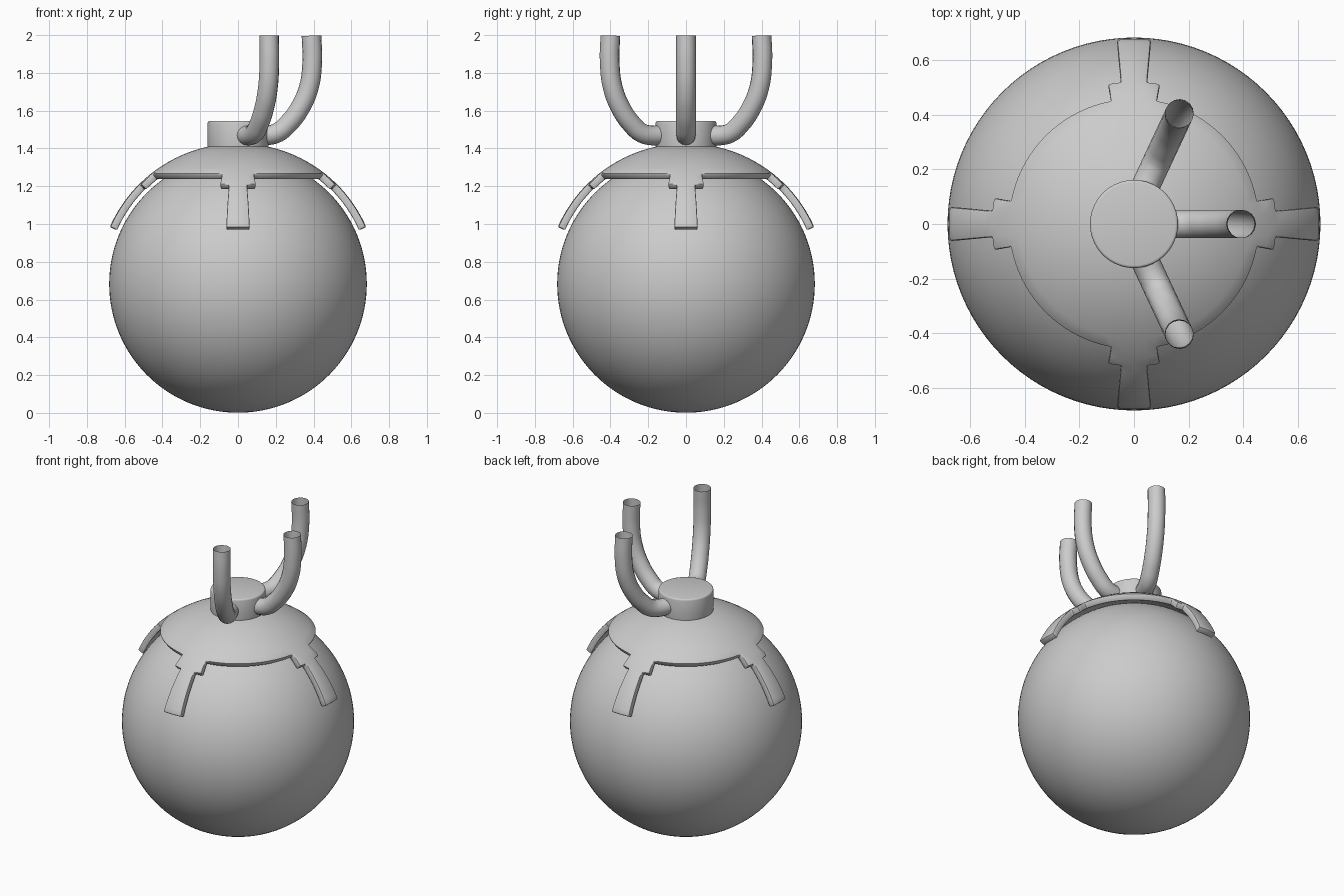
import bpy, bmesh
from math import sin, cos, radians

if "Cube" in bpy.data.objects:
    bpy.data.objects.remove(bpy.data.objects["Cube"])


def finish(obj, angle=40):
    # bake modifiers / curves to mesh, then smooth shading with crisp edges
    bpy.ops.object.select_all(action='DESELECT')
    obj.select_set(True)
    bpy.context.view_layer.objects.active = obj
    bpy.ops.object.convert(target='MESH')
    bpy.ops.object.shade_smooth_by_angle(angle=radians(angle))


def bevel(obj, width, segments=2):
    m = obj.modifiers.new("bevel", 'BEVEL')
    m.width, m.segments = width, segments
    m.limit_method, m.angle_limit = 'ANGLE', radians(35)


# Round body
bpy.ops.mesh.primitive_uv_sphere_add(segments=96, ring_count=64, radius=0.682,
                                     location=(0, 0, 0.683))
body = bpy.context.object
body.name = "round_body"
finish(body)

# Domed cap with four stepped claws: a polar grid on a sphere, kept where needed
R, CZ = 0.742, 0.685
ARM, PAD = 5.25, 10.5
EDGE, PAD_END, TIP = 38.3, 44.8, 66.2
rings = [EDGE * i / 10 for i in range(1, 11)]
rings += [EDGE + (PAD_END - EDGE) * i / 2 for i in range(1, 3)]
rings += [PAD_END + (TIP - PAD_END) * i / 8 for i in range(1, 9)]
quarter = [-PAD, -ARM, 0, ARM] + [PAD + (90 - 2 * PAD) * i / 18 for i in range(18)]
phis = [q * 90 + p for q in range(4) for p in quarter]
n = len(phis)

bm = bmesh.new()
pole = bm.verts.new((0, 0, CZ + R))
grid = [[bm.verts.new((R * sin(radians(t)) * cos(radians(p)),
                       R * sin(radians(t)) * sin(radians(p)),
                       CZ + R * cos(radians(t)))) for p in phis] for t in rings]
for j in range(n):
    k = (j + 1) % n
    bm.faces.new((pole, grid[0][j], grid[0][k]))
    col = j % len(quarter)
    reach = TIP if col in (1, 2) else PAD_END if col in (0, 3) else EDGE
    for i in range(len(rings) - 1):
        if rings[i + 1] <= reach + 0.01:
            bm.faces.new((grid[i][j], grid[i + 1][j], grid[i + 1][k], grid[i][k]))
bmesh.ops.delete(bm, geom=[v for v in bm.verts if not v.link_faces], context='VERTS')
bmesh.ops.recalc_face_normals(bm, faces=bm.faces)
if pole.link_faces[0].normal.z < 0:
    bmesh.ops.reverse_faces(bm, faces=bm.faces)
mesh = bpy.data.meshes.new("clawed_cap")
bm.to_mesh(mesh)
bm.free()
cap = bpy.data.objects.new("clawed_cap", mesh)
bpy.context.collection.objects.link(cap)
sol = cap.modifiers.new("thickness", 'SOLIDIFY')
sol.thickness, sol.offset = 0.04, -1
bevel(cap, 0.007)
finish(cap)

# Collar on top of the cap
bpy.ops.mesh.primitive_cylinder_add(vertices=64, radius=0.161, depth=0.165,
                                    location=(0, 0, 1.4625))
collar = bpy.context.object
collar.name = "collar"
bevel(collar, 0.01, 3)
finish(collar)

# Three open pipes curving out of the collar and upward
PATH = [(0.08, 1.47), (0.16, 1.47), (0.21, 1.484), (0.262, 1.527),
        (0.32, 1.60), (0.374, 1.72), (0.393, 1.86), (0.389, 1.997)]


def pipe(name, origin, angle):
    cu = bpy.data.curves.new(name, 'CURVE')
    cu.dimensions = '3D'
    cu.bevel_depth, cu.bevel_resolution, cu.resolution_u = 0.052, 6, 6
    sp = cu.splines.new('BEZIER')
    sp.bezier_points.add(len(PATH) - 1)
    a = radians(angle)
    for bp, (d, z) in zip(sp.bezier_points, PATH):
        bp.co = (origin[0] + d * cos(a), origin[1] + d * sin(a), z)
        bp.handle_left_type = bp.handle_right_type = 'AUTO'
    obj = bpy.data.objects.new(name, cu)
    bpy.context.collection.objects.link(obj)
    finish(obj)


pipe("pipe_right", (0, 0), 0)
for s, name in ((1, "pipe_back"), (-1, "pipe_front")):
    pipe(name, (0, 0.048 * s), 65 * s)
